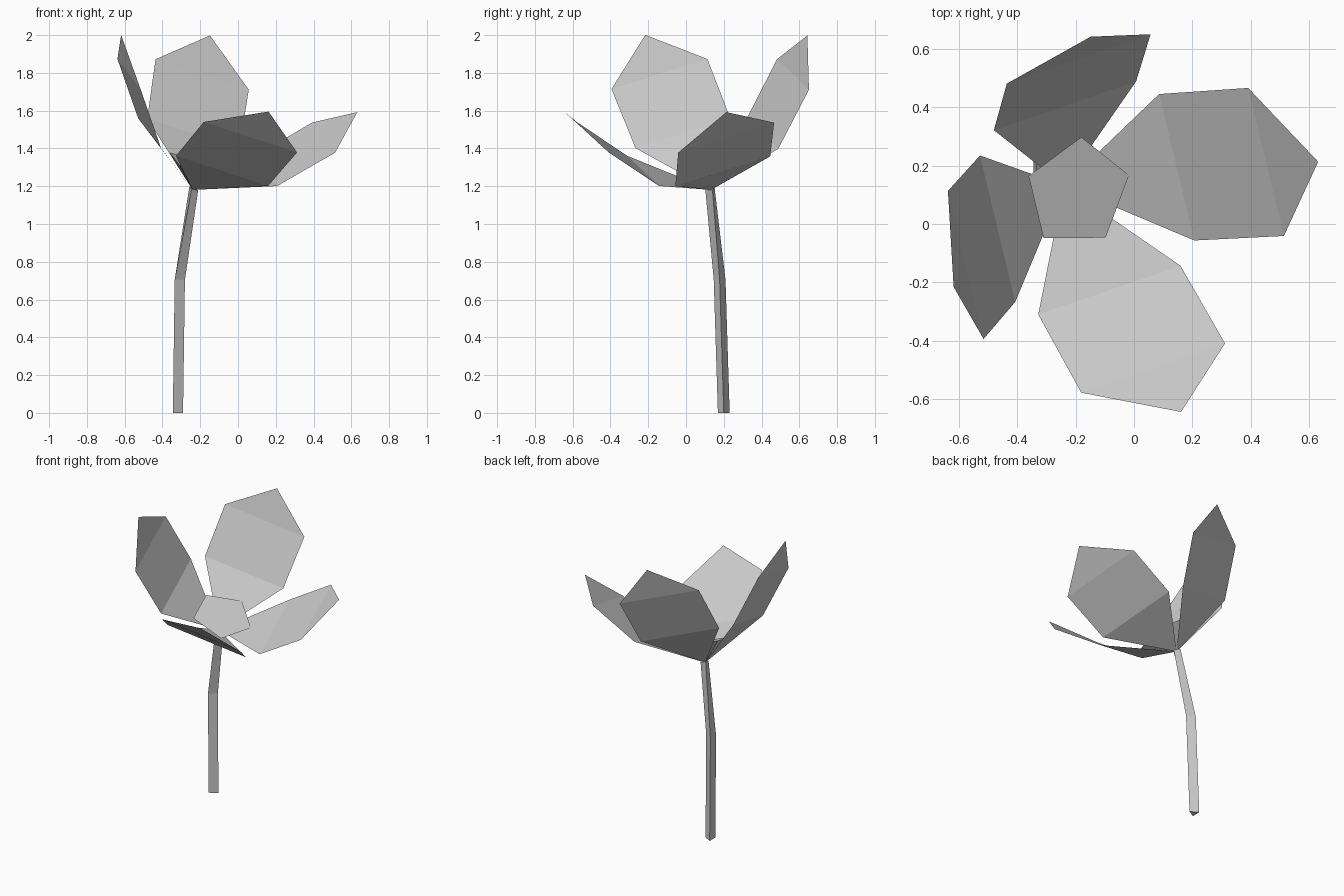
import bpy
from math import cos, sin, pi, tau
from mathutils import Matrix, Vector

cube = bpy.data.objects.get("Cube")
if cube:
    bpy.data.objects.remove(cube, do_unlink=True)

grey = bpy.data.materials.new("light_grey")
grey.use_nodes = True
colour = (0.6, 0.6, 0.6, 1)
grey.diffuse_color = colour
grey.node_tree.nodes["Principled BSDF"].inputs["Base Color"].default_value = colour

# Tilted frame of the flower head
axis = Vector((0.365, -0.197, 0.91)).normalized()
side = Vector((0.904, 0.31, -0.295))
side = (side - axis * side.dot(axis)).normalized()
head = Matrix((side, axis.cross(side), axis)).transposed().to_4x4()
head.translation = (-0.238, 0.131, 1.187)


def build(name, verts, faces, matrix=Matrix()):
    mesh = bpy.data.meshes.new(name)
    mesh.from_pydata([matrix @ Vector(v) for v in verts], [], faces)
    mesh.materials.append(grey)
    obj = bpy.data.objects.new(name, mesh)
    bpy.context.collection.objects.link(obj)
    return obj


def ring(sides, radius, z=0):
    return [Vector((radius * cos(tau * i / sides), radius * sin(tau * i / sides), z))
            for i in range(sides)]


# Petals: base point, two cross-wise pairs, then the tip
base = (0, 0, -0.007)
outline = [base]
for reach, half_width, rise in ((0.34, 0.27, 0.212), (0.57, 0.273, 0.482)):
    outline += [(reach, -half_width, rise), (reach, half_width, rise)]
outline.append((0.692, 0, 0.67))
for i, name in enumerate(("left", "back", "right", "front")):
    turn = Matrix.Rotation(i * pi / 2, 4, "Z")
    build(name + "_petal", outline, [(0, 1, 2), (1, 3, 4, 2), (3, 5, 4)], head @ turn)

# Five-sided flower centre tapering down to the base
build("flower_centre", ring(5, 0.195, 0.122) + [Vector(base)],
      [tuple(range(5))] + [((i + 1) % 5, i, 5) for i in range(5)], head)

# Bent three-sided stem, its top ring tilted with the head
stem = [Vector(c) + v
        for c in ((-0.327, 0.2, 0), (-0.317, 0.178, 0.705))
        for v in ring(3, 0.036)]
stem += [head @ v for v in ring(3, 0.03)]
walls = [(r + i, r + (i + 1) % 3, r + 3 + (i + 1) % 3, r + 3 + i)
         for r in (0, 3) for i in range(3)]
build("stem", stem, walls + [(2, 1, 0), (6, 7, 8)])
